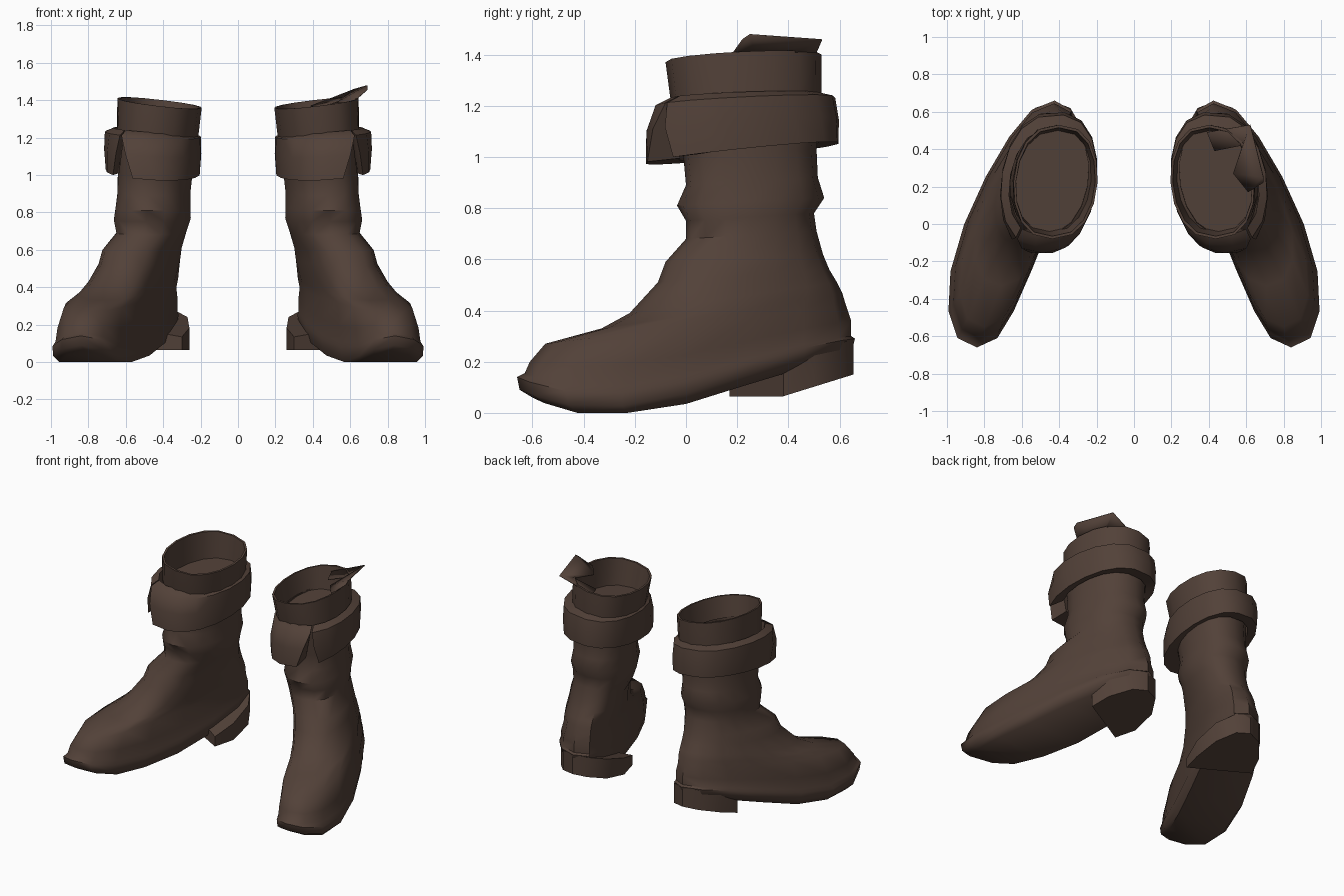
import bpy
import bmesh
from math import cos, sin, pi, copysign, radians

cube = bpy.data.objects.get("Cube")
if cube:
    bpy.data.objects.remove(cube, do_unlink=True)

leather = bpy.data.materials.new("dark brown leather")
leather.use_nodes = True
brown = (0.085, 0.053, 0.04, 1)
leather.diffuse_color = brown
leather.node_tree.nodes["Principled BSDF"].inputs["Base Color"].default_value = brown

SIDES = 16


def ring_point(angle, front, back, half, sag=0, bow=0, tilt=0):
    """Point on a rounded ring strung between a front point and a back point."""
    across = (1 - cos(angle)) / 2
    belly = sin(angle) ** 2 * (1 + cos(angle))
    side = half * copysign(abs(sin(angle)) ** 0.8, sin(angle))
    x, y, z = (f + (b - f) * across for f, b in zip(front, back))
    return x + bow * belly + side, y, max(0, z - sag * belly + tilt * side)


def add_ring(bm, *shape):
    return [bm.verts.new(ring_point(2 * pi * i / SIDES, *shape)) for i in range(SIDES)]


def bridge(bm, first, second):
    """Join two closed loops of vertices with quads."""
    count = len(first)
    for i in range(count):
        j = (i + 1) % count
        bm.faces.new([first[i], first[j], second[j], second[i]])


def strip_cap(bm, ring):
    """Close a ring with strips running across it."""
    for i in range(len(ring) // 2):
        corners = [ring[i], ring[i + 1], ring[-i - 1], ring[-i]]
        bm.faces.new(list(dict.fromkeys(corners)))


def finish(name, bm, smooth_angle):
    """Turn the bmesh into a shaded leather object."""
    bmesh.ops.recalc_face_normals(bm, faces=bm.faces[:])
    mesh = bpy.data.meshes.new(name)
    bm.to_mesh(mesh)
    bm.free()
    mesh.materials.append(leather)
    obj = bpy.data.objects.new(name, mesh)
    bpy.context.collection.objects.link(obj)
    bpy.ops.object.select_all(action="DESELECT")
    obj.select_set(True)
    bpy.context.view_layer.objects.active = obj
    bpy.ops.object.shade_smooth_by_angle(angle=radians(smooth_angle))
    return obj


def mirror(obj):
    obj.modifiers.new("other_foot", "MIRROR")


# Foot from sole to ankle: front y, front z, back y, back z, half width
foot_profile = [
    (-0.6, 0.06, 0.6, 0.2, 0.2),
    (-0.65, 0.09, 0.65, 0.25, 0.225),
    (-0.66, 0.14, 0.66, 0.29, 0.23),
    (-0.63, 0.155, 0.645, 0.3, 0.222),
    (-0.61, 0.2, 0.645, 0.36, 0.22),
    (-0.55, 0.27, 0.625, 0.42, 0.205),
    (-0.33, 0.33, 0.61, 0.47, 0.2),
    (-0.22, 0.39, 0.59, 0.51, 0.195),
    (-0.11, 0.51, 0.56, 0.56, 0.19),
    (-0.08, 0.59, 0.535, 0.62, 0.19),
]
# Creased shaft, rim and inside: front y, front z, back y, half width
shaft_profile = [
    (0, 0.68, 0.51, 0.185),
    (0, 0.75, 0.5, 0.205),
    (-0.035, 0.81, 0.54, 0.2),
    (0, 0.89, 0.515, 0.195),
    (-0.01, 1, 0.51, 0.2),
    (-0.06, 1.22, 0.53, 0.22),
    (-0.08, 1.37, 0.53, 0.225),
    (-0.065, 1.37, 0.515, 0.212),
    (-0.04, 1.2, 0.5, 0.2),
]
bm = bmesh.new()
rings = []
for front_y, front_z, back_y, back_z, half in foot_profile:
    # The toe swings outward and the sole bellies down at the ball
    toe_x = 0.5 + 0.34 * (-front_y / 0.66) ** 0.7
    sag = max(0, min(0.095, 0.7 * (0.27 - front_z)))
    bow = 0.055 - 0.07 * front_z
    rings.append(add_ring(bm, (toe_x, front_y, front_z), (0.425, back_y, back_z),
                          half, sag, bow))
for front_y, z, back_y, half in shaft_profile:
    # The shaft leans inward and its rim tilts up on the outside
    front = (0.56 - 0.09 * z, front_y, z)
    back = (0.45 - 0.035 * z, back_y, z + 0.03)
    rings.append(add_ring(bm, front, back, half, 0, 0, max(0, z - 1.25)))
for low, high in zip(rings, rings[1:]):
    bridge(bm, low, high)
strip_cap(bm, rings[0])
strip_cap(bm, rings[-1])
mirror(finish("boot_body", bm, 50))

# Folded cuff, a thick band split by a V notch at the outer front:
# front y, front z, back y, back z, half width, notch half angle
cuff_section = [
    (-0.06, 1.23, 0.52, 1.25, 0.21, 0.02),
    (-0.12, 1.2, 0.585, 1.235, 0.255, 0.02),
    (-0.155, 1.1, 0.6, 1.15, 0.258, 0.13),
    (-0.16, 0.975, 0.6, 1.055, 0.25, 0.28),
    (-0.03, 0.99, 0.52, 1.06, 0.205, 0.28),
]
NOTCH = 0.5
bm = bmesh.new()
columns = []
for k in range(SIDES + 1):
    column = []
    for front_y, front_z, back_y, back_z, half, gap in cuff_section:
        angle = NOTCH + gap + 2 * (pi - gap) * k / SIDES
        point = ring_point(angle, (0.49, front_y, front_z), (0.42, back_y, back_z),
                           half, tilt=0.07)
        column.append(bm.verts.new(point))
    columns.append(column)
for left, right in zip(columns, columns[1:]):
    bridge(bm, left, right)
bm.faces.new(columns[0])
bm.faces.new(columns[-1])
mirror(finish("cuff", bm, 50))

# Heel block: slanted front edge, rounded back, underside rising to the rear
heel_outline = [(0.3, 0.17), (0.67, 0.38), (0.63, 0.5), (0.53, 0.62), (0.43, 0.655),
                (0.34, 0.62), (0.27, 0.5), (0.26, 0.32)]
bm = bmesh.new()
bottom = [bm.verts.new((x, y, 0.065 + 0.31 * max(0, y - 0.38))) for x, y in heel_outline]
top = [bm.verts.new((x, y, 0.08 + 0.32 * y)) for x, y in heel_outline]
bridge(bm, bottom, top)
bm.faces.new(bottom)
bm.faces.new(top)
mirror(finish("heel", bm, 40))

# Bent strap end sticking out of the left boot only: outer and inner edge points
strap_edges = [
    ((0.39, 0.49, 1.37), (0.43, 0.39, 1.36)),
    ((0.62, 0.53, 1.46), (0.58, 0.42, 1.41)),
    ((0.69, 0.25, 1.48), (0.53, 0.27, 1.39)),
    ((0.69, 0.22, 1.46), (0.61, 0.17, 1.39)),
]
bm = bmesh.new()
edges = [[bm.verts.new(point) for point in pair] for pair in strap_edges]
for (outer, inner), (next_outer, next_inner) in zip(edges, edges[1:]):
    bm.faces.new([outer, inner, next_inner, next_outer])
strap = finish("left_strap", bm, 20)
strap.modifiers.new("thickness", "SOLIDIFY").thickness = 0.006
